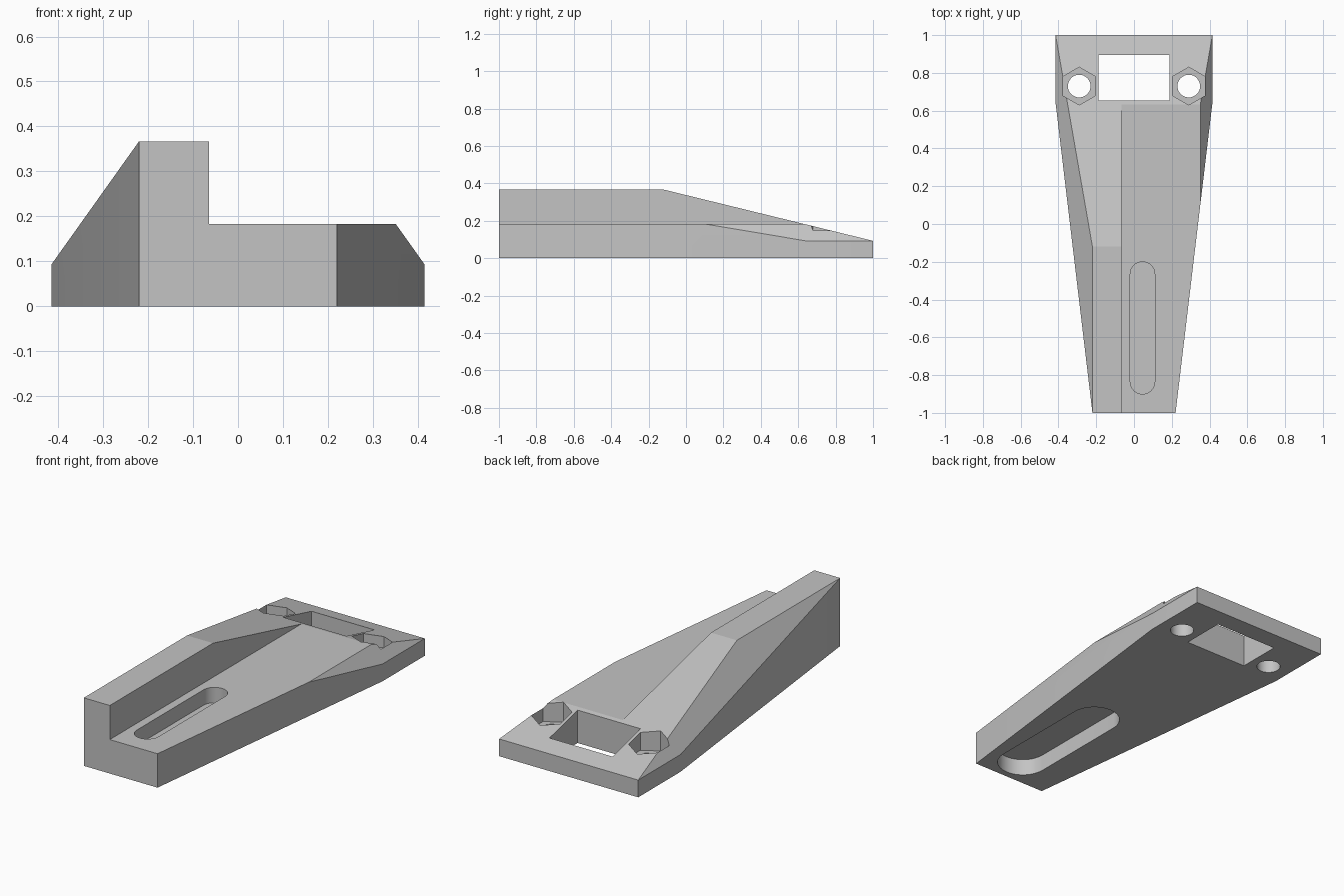
import bpy, bmesh
from math import cos, sin, pi, radians
from mathutils import Vector

if "Cube" in bpy.data.objects:
    bpy.data.objects.remove(bpy.data.objects["Cube"], do_unlink=True)

grey = bpy.data.materials.new("light_grey")
grey.use_nodes = True
grey.diffuse_color = (0.55, 0.55, 0.55, 1)
grey.node_tree.nodes["Principled BSDF"].inputs["Base Color"].default_value = grey.diffuse_color

TOP, STEP, LIP = 0.367, 0.183, 0.093     # heights of rib, deck and rim
WIDE, NARROW = 0.415, 0.22               # half widths at back and front


def prism_mesh(points, low, high):
    bm = bmesh.new()
    base = bm.faces.new([bm.verts.new((x, y, low)) for x, y in points])
    moved = bmesh.ops.extrude_face_region(bm, geom=[base])["geom"]
    verts = [g for g in moved if isinstance(g, bmesh.types.BMVert)]
    bmesh.ops.translate(bm, verts=verts, vec=(0, 0, high - low))
    bmesh.ops.recalc_face_normals(bm, faces=bm.faces[:])
    return bm


def to_object(name, bm):
    mesh = bpy.data.meshes.new(name)
    bm.to_mesh(mesh)
    bm.free()
    mesh.materials.append(grey)
    ob = bpy.data.objects.new(name, mesh)
    bpy.context.collection.objects.link(ob)
    return ob


def slice_off(bm, point, normal):
    bmesh.ops.bisect_plane(bm, geom=bm.verts[:] + bm.edges[:] + bm.faces[:], dist=1e-4,
                           plane_co=point, plane_no=Vector(normal).normalized(),
                           clear_outer=True)
    bmesh.ops.holes_fill(bm, edges=[e for e in bm.edges if e.is_boundary], sides=0)
    bmesh.ops.recalc_face_normals(bm, faces=bm.faces[:])


def rect(x0, x1, y0, y1):
    return [(x0, y0), (x1, y0), (x1, y1), (x0, y1)]


def ring(x, y, r, sides):
    return [(x + r * sin(2 * pi * i / sides), y + r * cos(2 * pi * i / sides))
            for i in range(sides)]


def capsule(x, y, r, half, steps=16):
    arc = [pi * i / steps for i in range(steps + 1)]
    return ([(x + r * cos(a), y + half + r * sin(a)) for a in arc] +
            [(x - r * cos(a), y - half - r * sin(a)) for a in arc])


def cut(target, points, low, high):
    cutter = to_object("cutter", prism_mesh(points, low, high))
    cutter.hide_render = True
    mod = target.modifiers.new("cut", "BOOLEAN")
    mod.operation, mod.solver, mod.object = "DIFFERENCE", "EXACT", cutter
    bpy.context.view_layer.objects.active = target
    bpy.ops.object.modifier_apply(modifier=mod.name)
    bpy.data.objects.remove(cutter, do_unlink=True)


# Tapered body with a sloping top and chamfered sides
outline = [(-NARROW, -1), (NARROW, -1), (WIDE, 0.64), (WIDE, 1), (-WIDE, 1), (-WIDE, 0.64)]
bm = prism_mesh(outline, 0, TOP)
slice_off(bm, (0, 1, LIP), (0, TOP - LIP, 1.12))
for side in (-1, 1):
    slice_off(bm, (side * WIDE, 0, LIP), (side * (TOP - LIP), 0, WIDE - NARROW))
body = to_object("bracket_body", bm)

# Lower deck beside the rib
cut(body, rect(-0.065, 1, -1.5, 1.5), STEP, 1)

# Window near the back
cut(body, rect(-0.188, 0.188, 0.655, 0.895), -0.5, 0.5)

# Hexagonal nut pockets with round through holes
for side in (-1, 1):
    cut(body, ring(side * 0.29, 0.73, 0.1, 6), 0.075, 0.5)
    cut(body, ring(side * 0.29, 0.73, 0.06, 32), -0.5, 0.5)

# Slot from above and wider slot from below, with a thin web between
cut(body, capsule(0.045, -0.55, 0.065, 0.285), 0.1, 0.5)
cut(body, capsule(0.045, -0.55, 0.13, 0.285), -0.5, 0.09)

# One material, sharp edges with smooth bores
body.data.materials.clear()
body.data.materials.append(grey)
for poly in body.data.polygons:
    poly.material_index = 0
bpy.ops.object.select_all(action="DESELECT")
body.select_set(True)
bpy.context.view_layer.objects.active = body
bpy.ops.object.shade_smooth_by_angle(angle=radians(13))
